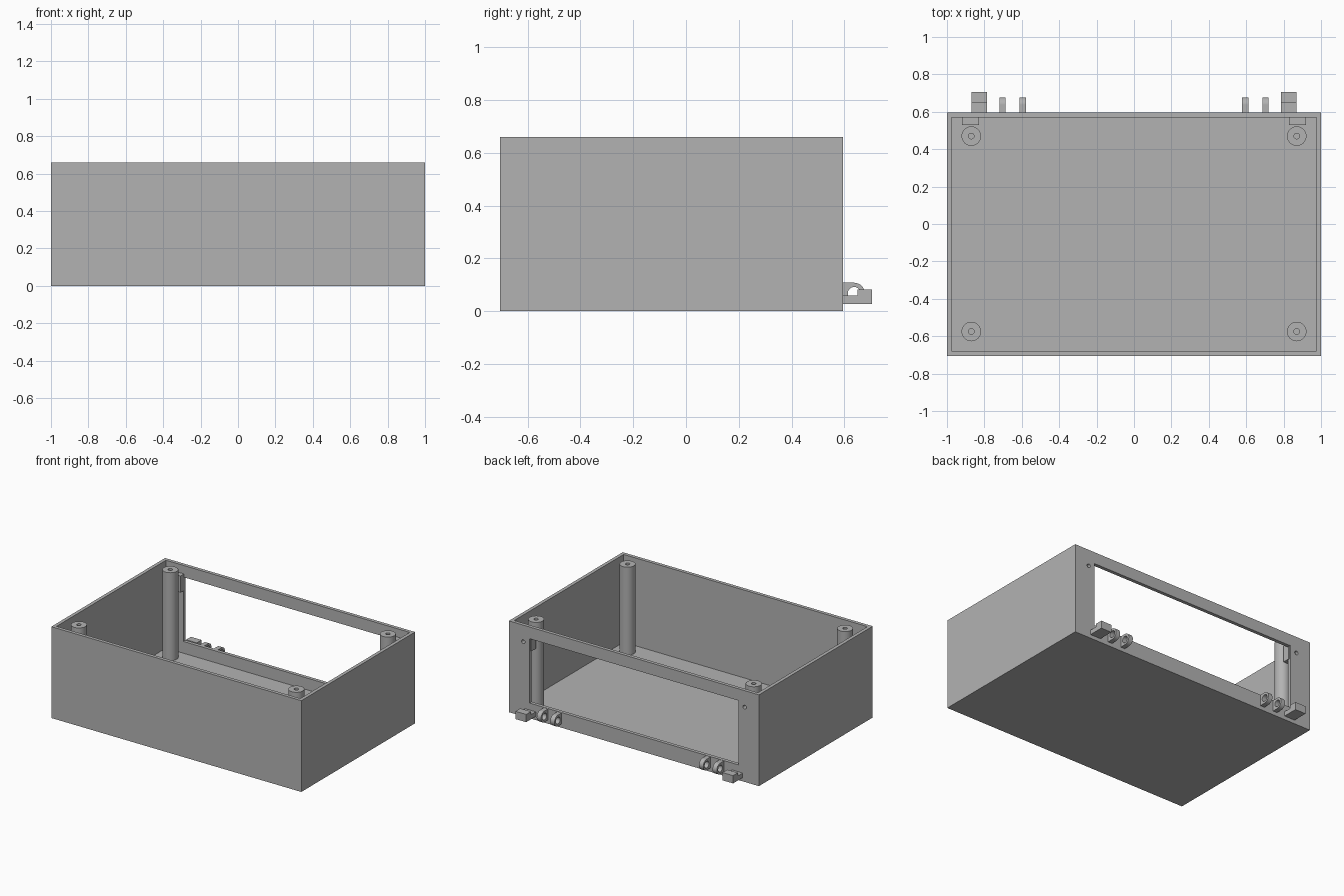
import bpy
import math

if "Cube" in bpy.data.objects:
    bpy.data.objects.remove(bpy.data.objects["Cube"], do_unlink=True)

grey = bpy.data.materials.new("plain grey")
grey.use_nodes = True
grey.diffuse_color = (0.45, 0.45, 0.45, 1)
grey.node_tree.nodes["Principled BSDF"].inputs["Base Color"].default_value = grey.diffuse_color


def box(name, x0, x1, y0, y1, z0, z1):
    bpy.ops.mesh.primitive_cube_add(size=1, location=((x0 + x1) / 2, (y0 + y1) / 2, (z0 + z1) / 2))
    ob = bpy.context.object
    ob.name = name
    ob.scale = (abs(x1 - x0), y1 - y0, z1 - z0)
    bpy.ops.object.transform_apply(location=False, rotation=False, scale=True)
    ob.data.materials.append(grey)
    return ob


def rod(name, centre, radius, length, axis="Z"):
    turn = {"X": (0, math.pi / 2, 0), "Y": (math.pi / 2, 0, 0), "Z": (0, 0, 0)}[axis]
    bpy.ops.mesh.primitive_cylinder_add(vertices=32, radius=radius, depth=length,
                                        location=centre, rotation=turn)
    ob = bpy.context.object
    ob.name = name
    ob.data.materials.append(grey)
    return ob


def combine(ob, other, operation="DIFFERENCE"):
    mod = ob.modifiers.new("shape", "BOOLEAN")
    mod.operation, mod.solver, mod.object = operation, "EXACT", other
    bpy.context.view_layer.objects.active = ob
    bpy.ops.object.modifier_apply(modifier=mod.name)
    bpy.data.objects.remove(other, do_unlink=True)


def smooth(ob):
    bpy.ops.object.select_all(action="DESELECT")
    ob.select_set(True)
    bpy.context.view_layer.objects.active = ob
    bpy.ops.object.shade_smooth_by_angle(angle=math.radians(30))


# Open-topped case with a wide window in the back wall
FRONT, BACK, TOP, WALL = -0.705, 0.595, 0.66, 0.025
case = box("case", -1, 1, FRONT, BACK, 0, TOP)
combine(case, box("cavity", -1 + WALL, 1 - WALL, FRONT + WALL, BACK - WALL, WALL, TOP + 0.1))
combine(case, box("window", -0.835, 0.835, BACK - 0.05, BACK + 0.05, 0.11, 0.575))

for side, word in ((-1, "right"), (1, "left")):
    # Screw bosses inside the back wall, with holes from outside
    boss = box("boss", side * 0.83, side * 0.92, 0.53, BACK - WALL / 2, 0.48, 0.6)
    combine(case, boss, "UNION")
    combine(case, rod("screw_hole", (side * 0.885, 0.58, 0.54), 0.014, 0.08, "Y"))

    # Corner posts with screw holes
    for y, place in ((0.47, "back"), (-0.575, "front")):
        post = rod(f"{place}_{word}_post", (side * 0.87, y, (TOP + 0.015) / 2), 0.052, TOP - 0.015)
        combine(post, rod("post_hole", (side * 0.87, y, 0.41), 0.015, 0.6))
        smooth(post)

    # Pairs of round-ended hinge lugs
    for x, place in ((0.595, "inner"), (0.703, "outer")):
        centre = (side * x, 0.637, 0.068)
        lug = rod(f"{word}_{place}_lug", centre, 0.04, 0.034, "X")
        root = box("root", side * (x - 0.017), side * (x + 0.017), BACK - 0.01, 0.637, 0.028, 0.108)
        combine(lug, root, "UNION")
        combine(lug, rod("pin_hole", centre, 0.024, 0.1, "X"))
        smooth(lug)

    # Stepped stop block beside the lugs
    stop = box(f"{word}_stop", side * 0.785, side * 0.87, 0.65, 0.705, 0.027, 0.083)
    neck = box("neck", side * 0.785, side * 0.87, BACK - 0.01, 0.68, 0.027, 0.06)
    combine(stop, neck, "UNION")

smooth(case)
